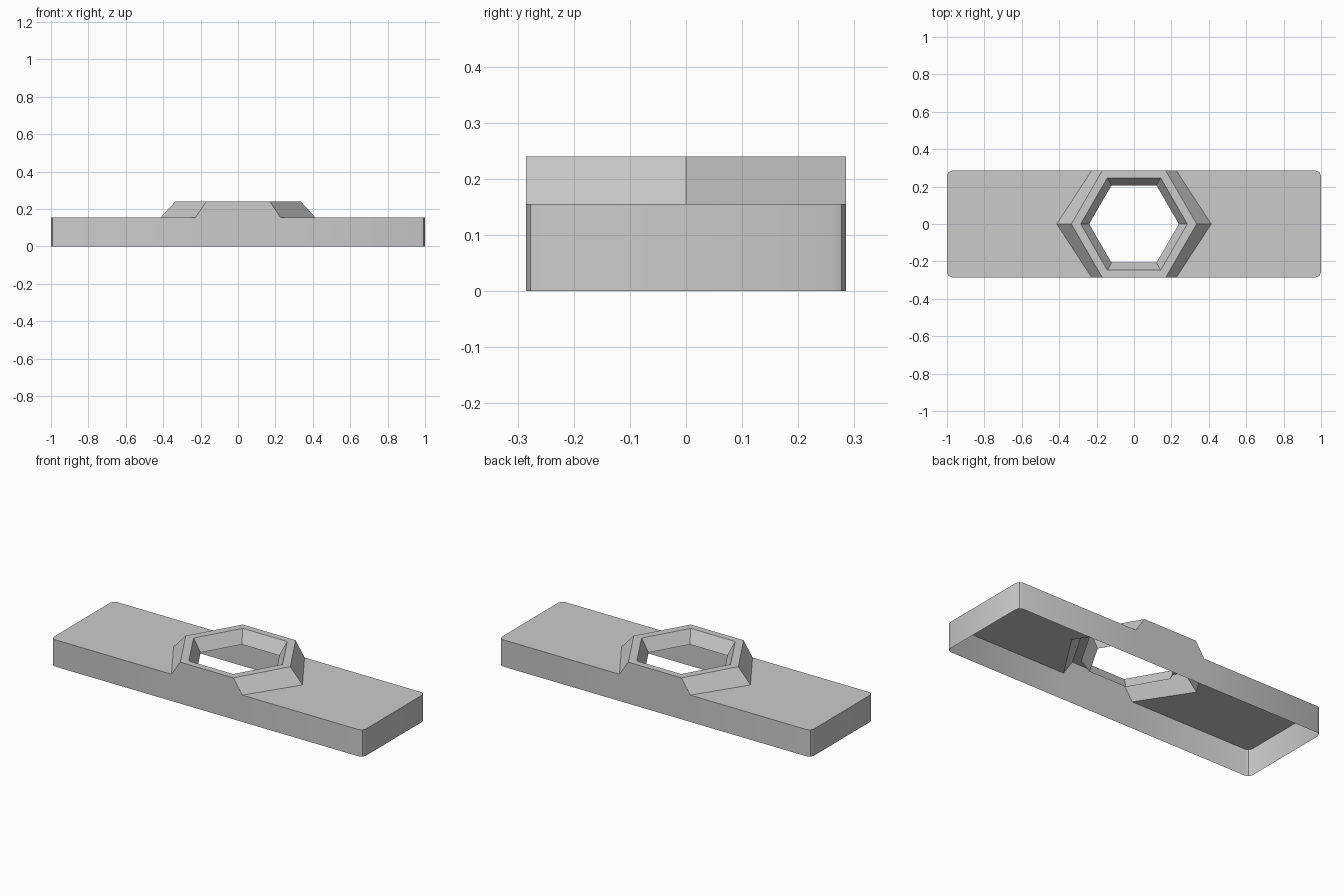
import bpy, bmesh, math

cube = bpy.data.objects.get("Cube")
if cube:
    bpy.data.objects.remove(cube, do_unlink=True)

# Plate, collar and opening dimensions
W, PLATE, TOP, THROAT = 0.285, 0.155, 0.24, 0.168
BASE_TIP, BASE_SIDE = 0.413, 0.227
TOP_TIP, TOP_SIDE = 0.335, 0.17
CORNER = 0.027

grey = bpy.data.materials.new("plain grey")
grey.use_nodes = True
colour = (0.6, 0.6, 0.6, 1)
grey.diffuse_color = colour
bsdf = grey.node_tree.nodes["Principled BSDF"]
bsdf.inputs["Base Color"].default_value = colour


def hexagon(tip, side, half_width, z):
    return [(tip, 0, z), (side, half_width, z), (-side, half_width, z),
            (-tip, 0, z), (-side, -half_width, z), (side, -half_width, z)]


def build(name, polygons):
    """Weld polygons into an open sheet whose top faces upward."""
    bm = bmesh.new()
    for points in polygons:
        bm.faces.new([bm.verts.new(p) for p in points])
    bmesh.ops.remove_doubles(bm, verts=bm.verts, dist=0.0001)
    bmesh.ops.recalc_face_normals(bm, faces=bm.faces)
    bm.normal_update()
    if max(bm.faces, key=lambda f: abs(f.normal.z)).normal.z < 0:
        bmesh.ops.reverse_faces(bm, faces=bm.faces)
    mesh = bpy.data.meshes.new(name)
    bm.to_mesh(mesh)
    bm.free()
    mesh.materials.append(grey)
    obj = bpy.data.objects.new(name, mesh)
    bpy.context.collection.objects.link(obj)
    bpy.ops.object.select_all(action='DESELECT')
    obj.select_set(True)
    bpy.context.view_layer.objects.active = obj
    bpy.ops.object.shade_smooth_by_angle(angle=math.radians(30))


def bridge(lower, upper, closed=True):
    count = len(lower) if closed else len(lower) - 1
    for i in range(count):
        j = (i + 1) % len(lower)
        yield [lower[i], lower[j], upper[j], upper[i]]


# Hollow plate wings with rounded outer corners
for name, side in (("left_wing", 1), ("right_wing", -1)):
    outline = [(BASE_SIDE, -W)]
    for sign, start in ((-1, -90), (1, 0)):
        for step in range(3):
            a = math.radians(start + 45 * step)
            outline.append((1 - CORNER + CORNER * math.cos(a),
                            sign * (W - CORNER) + CORNER * math.sin(a)))
    outline.append((BASE_SIDE, W))
    floor = [(side * x, y, 0) for x, y in outline]
    deck = [(side * x, y, PLATE) for x, y in outline]
    build(name, [deck + [(side * BASE_TIP, 0, PLATE)],
                 *bridge(floor, deck, closed=False)])

# Raised collar: sloped flanks, flat rim, tapered throat, side walls
foot = hexagon(BASE_TIP, BASE_SIDE, W, PLATE)
crown = hexagon(TOP_TIP, TOP_SIDE, W, TOP)
mouth = hexagon(0.285, 0.1425, 0.247, TOP)
throat = hexagon(0.24, 0.12, 0.207, THROAT)
collar = [*bridge(crown, mouth), *bridge(mouth, throat)]
collar += [q for i, q in enumerate(bridge(foot, crown)) if i not in (1, 4)]
for y in (-W, W):
    collar.append([(-BASE_SIDE, y, 0), (BASE_SIDE, y, 0),
                   (BASE_SIDE, y, PLATE), (TOP_SIDE, y, TOP),
                   (-TOP_SIDE, y, TOP), (-BASE_SIDE, y, PLATE)])
build("hexagonal_collar", collar)
